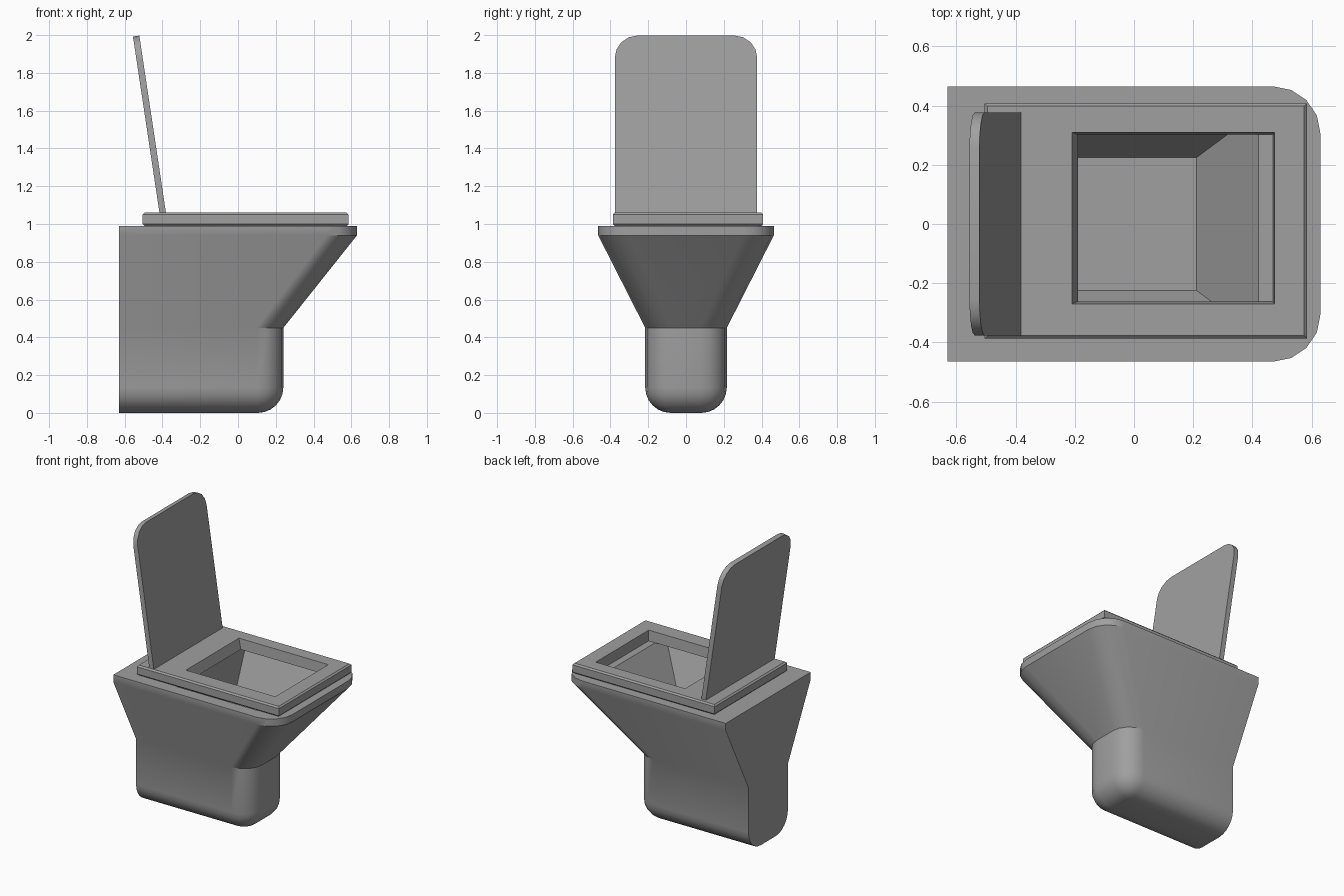
import bpy, bmesh, math
from mathutils import Vector

if "Cube" in bpy.data.objects:
    bpy.data.objects.remove(bpy.data.objects["Cube"])

grey = bpy.data.materials.new("plain grey")
grey.use_nodes = True
grey.diffuse_color = (0.35, 0.35, 0.35, 1)
grey.node_tree.nodes["Principled BSDF"].inputs["Base Color"].default_value = grey.diffuse_color

BACK = -0.63


def finish(bm, name):
    bmesh.ops.recalc_face_normals(bm, faces=bm.faces)
    mesh = bpy.data.meshes.new(name)
    bm.to_mesh(mesh)
    bm.free()
    mesh.materials.append(grey)
    obj = bpy.data.objects.new(name, mesh)
    bpy.context.collection.objects.link(obj)
    bpy.ops.object.select_all(action='DESELECT')
    obj.select_set(True)
    bpy.context.view_layer.objects.active = obj
    bpy.ops.object.shade_smooth_by_angle(angle=math.radians(30))
    return obj


def ring(bm, points, z):
    return [bm.verts.new((x, y, z)) for x, y in points]


def bridge(bm, a, b):
    n = len(a)
    for i in range(n):
        bm.faces.new((a[i], a[(i + 1) % n], b[(i + 1) % n], b[i]))


def rect(x0, x1, y0, y1, inset=0.0):
    x0, x1, y0, y1 = x0 + inset, x1 - inset, y0 + inset, y1 - inset
    return [(x0, y0), (x1, y0), (x1, y1), (x0, y1)]


def rounded_end(back, end, half, radius, steps=4):
    """Outline with a square end at back and a rounded end."""
    points = [(back, -half)]
    for side, start in ((-1, -90), (1, 0)):
        for i in range(steps + 1):
            a = math.radians(start + 90 * i / steps)
            points.append((end - radius + radius * math.cos(a),
                           side * (half - radius) + radius * math.sin(a)))
    return points + [(back, half)]


# Body: rounded foot, flared bowl and straight rim
bm = bmesh.new()
FOOT = 0.135
rings = []
for i in range(7):
    a = math.radians(90 * i / 6)
    inset = FOOT * (1 - math.sin(a))
    rings.append(ring(bm, rounded_end(BACK, 0.24 - inset, 0.216 - inset, 0.14 - inset),
                      FOOT * (1 - math.cos(a))))
rings.append(ring(bm, rounded_end(BACK, 0.24, 0.216, 0.14), 0.45))
for z in (0.94, 0.99):
    rings.append(ring(bm, rounded_end(BACK, 0.63, 0.465, 0.16), z))
for a, b in zip(rings, rings[1:]):
    bridge(bm, a, b)
bm.faces.new(rings[0])

# Bowl cavity sunk into the body
mouth = ring(bm, rect(-0.205, 0.42, -0.38, 0.38), 0.99)
floor = ring(bm, rect(-0.19, 0.212, -0.225, 0.225), 0.67)
bridge(bm, mouth, floor)
bm.faces.new(floor)
rim_edges = [bm.edges.get((loop[i - 1], loop[i]))
             for loop in (rings[-1], mouth) for i in range(len(loop))]
bmesh.ops.triangle_fill(bm, use_beauty=True, edges=rim_edges, normal=(0, 0, 1))
finish(bm, "bowl_body")

# Seat: chamfered slab with a tapered rectangular opening
bm = bmesh.new()
outer = (-0.505, 0.585, -0.387, 0.408)
hole = (-0.21, 0.475, -0.27, 0.31)
loops = [ring(bm, rect(*outer, inset), z) for inset, z in
         ((0.01, 0.99), (0, 1.0), (0, 1.05), (0.01, 1.06))]
loops += [ring(bm, rect(*hole), 1.06),
          ring(bm, rect(-0.19, 0.47, -0.262, 0.302), 0.99)]
for i, loop in enumerate(loops):
    bridge(bm, loop, loops[(i + 1) % len(loops)])
finish(bm, "seat")

# Lid: thin slab with rounded top corners, leaning back
bm = bmesh.new()
base = Vector((-0.38, 0, 1.05))
up = Vector((-0.142, 0, 0.945)).normalized()
back = Vector((-up.z, 0, up.x)) * 0.034
profile = rounded_end(0, 0.958, 0.377, 0.12)
sheets = [[bm.verts.new(base + up * h + Vector((0, y, 0)) + back * k) for h, y in profile]
          for k in (0, 1)]
bridge(bm, *sheets)
for sheet in sheets:
    bm.faces.new(sheet)
finish(bm, "lid")
